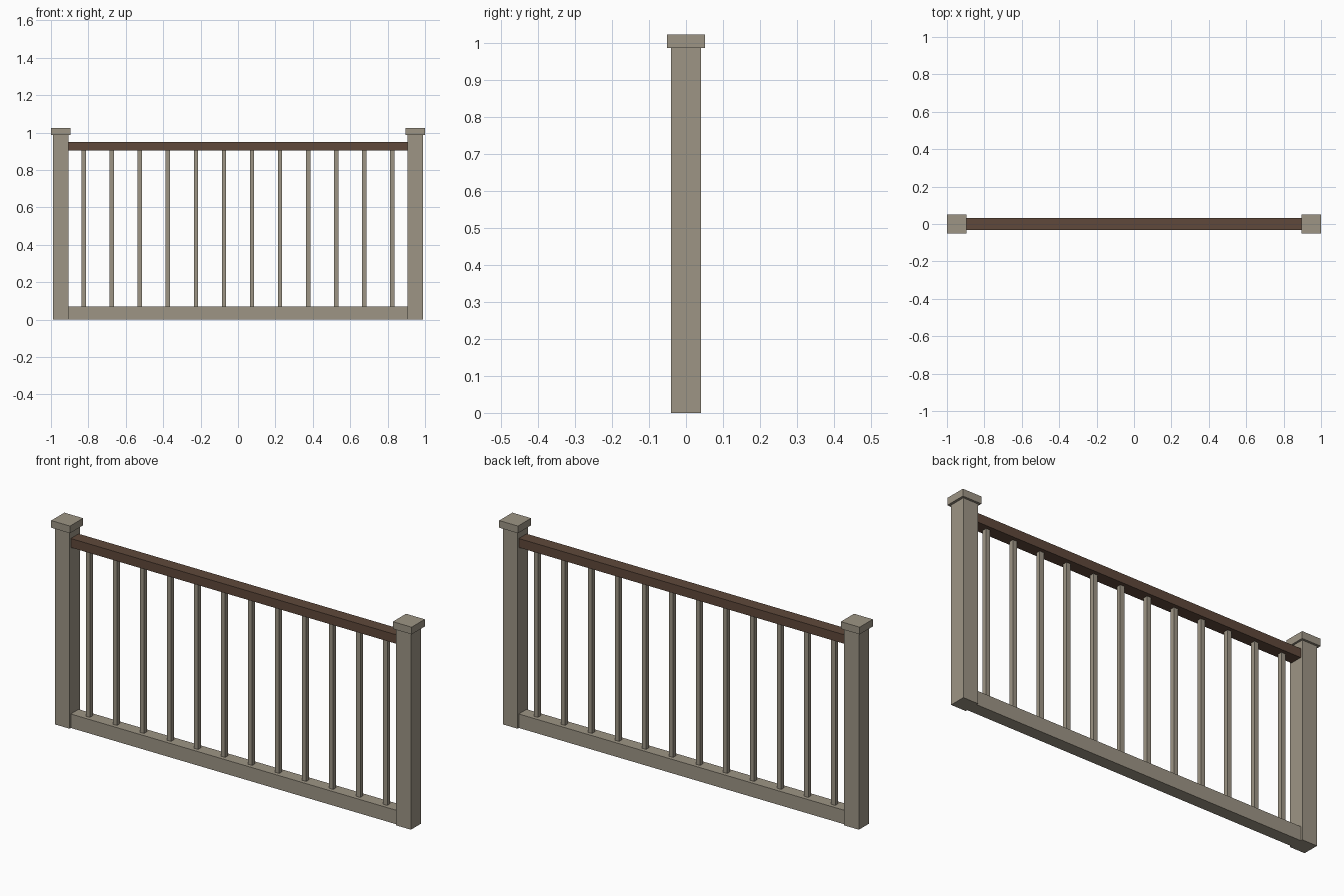
import bpy
import bmesh
from mathutils import Vector

cube = bpy.data.objects.get("Cube")
if cube:
    bpy.data.objects.remove(cube, do_unlink=True)


def make_material(name, color):
    mat = bpy.data.materials.new(name)
    mat.use_nodes = True
    mat.diffuse_color = color
    mat.node_tree.nodes["Principled BSDF"].inputs["Base Color"].default_value = color
    return mat


def box(name, low, high, mat):
    """Axis-aligned box between two corners."""
    low, high = Vector(low), Vector(high)
    bm = bmesh.new()
    bmesh.ops.create_cube(bm, size=1)
    bmesh.ops.scale(bm, vec=high - low, verts=bm.verts)
    bmesh.ops.translate(bm, vec=(low + high) / 2, verts=bm.verts)
    mesh = bpy.data.meshes.new(name)
    bm.to_mesh(mesh)
    bm.free()
    mesh.materials.append(mat)
    obj = bpy.data.objects.new(name, mesh)
    bpy.context.collection.objects.link(obj)
    return obj


beige = make_material("beige_paint", (0.34, 0.30, 0.235, 1))
brown = make_material("brown_wood", (0.115, 0.066, 0.043, 1))

POST_X, POST_HALF = 0.947, 0.041
CAP_X, CAP_HALF = 0.948, 0.052
RAIL_END, RAIL_HALF = POST_X - POST_HALF, 0.031
RAIL_LOW, RAIL_HIGH = 0.07, 0.905

# Posts with flat caps
for side, sign in (("left", 1), ("right", -1)):
    x = sign * POST_X
    box(side + "_post", (x - POST_HALF, -POST_HALF, 0),
        (x + POST_HALF, POST_HALF, 0.987), beige)
    x = sign * CAP_X
    box(side + "_post_cap", (x - CAP_HALF, -CAP_HALF, 0.987),
        (x + CAP_HALF, CAP_HALF, 1.023), beige)

# Handrail and bottom rail between the posts
box("handrail", (-RAIL_END, -RAIL_HALF, RAIL_HIGH),
    (RAIL_END, RAIL_HALF, 0.95), brown)
box("bottom_rail", (-RAIL_END, -RAIL_HALF, 0),
    (RAIL_END, RAIL_HALF, RAIL_LOW), beige)

# Evenly spaced square balusters
COUNT, SPACING, HALF = 12, 0.15, 0.0115
for i in range(COUNT):
    x = (i - (COUNT - 1) / 2) * SPACING
    box(f"baluster_{i + 1}", (x - HALF, -HALF, RAIL_LOW),
        (x + HALF, HALF, RAIL_HIGH), beige)
